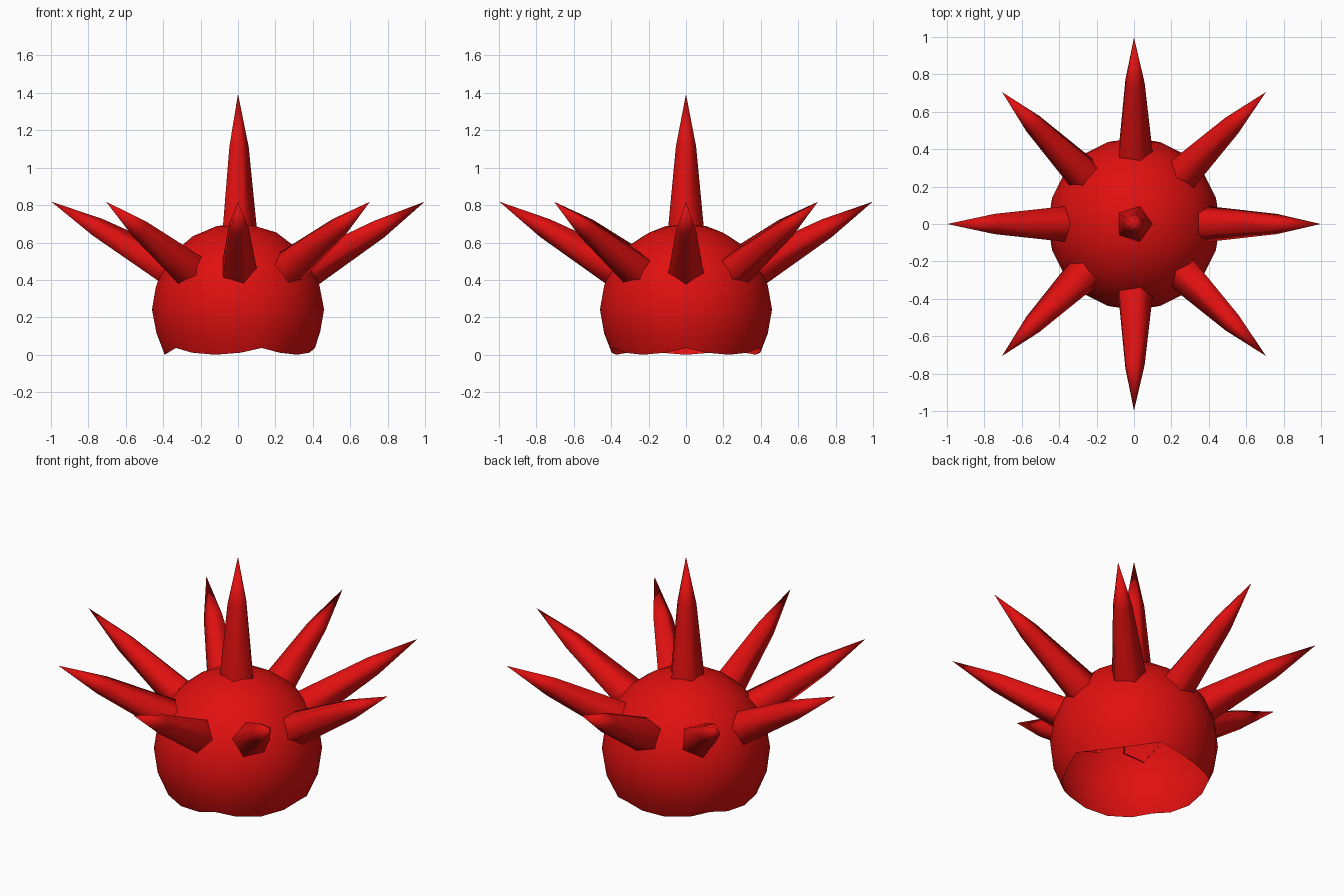
import bpy, bmesh, math
from mathutils import Vector, Matrix

if "Cube" in bpy.data.objects:
    bpy.data.objects.remove(bpy.data.objects["Cube"])

R = 0.46                      # dome radius
C = Vector((0, 0, 0.242))     # dome centre

red = bpy.data.materials.new("red")
red.diffuse_color = (0.75, 0.005, 0.005, 1)
red.use_nodes = True
red.node_tree.nodes["Principled BSDF"].inputs["Base Color"].default_value = red.diffuse_color


def make(name, bm):
    for f in bm.faces:
        f.smooth = True
    me = bpy.data.meshes.new(name)
    bm.to_mesh(me)
    bm.free()
    me.materials.append(red)
    ob = bpy.data.objects.new(name, me)
    ob.location = C
    bpy.context.collection.objects.link(ob)
    return ob


# Dome: icosphere with the five lowest icosahedron faces removed (wavy open rim)
bm = bmesh.new()
bmesh.ops.create_icosphere(bm, subdivisions=3, radius=R,
                           matrix=Matrix.Rotation(math.pi, 4, 'Z'))
low = sorted(bm.verts, key=lambda v: v.co.z)[0].co.normalized()
# corners of the lower pentagon are the five-edged verts on that level
corners = [v.co.copy() for v in bm.verts
           if len(v.link_edges) == 5 and -0.6 * R < v.co.z < 0]
az = sorted(math.atan2(c.y, c.x) for c in corners)
planes = [Vector((0.5257 * math.cos(a + math.pi / 5),
                  0.5257 * math.sin(a + math.pi / 5), 0.8507)) for a in az]
cap = [f for f in bm.faces
       if all(f.calc_center_median().dot(n) < 0 for n in planes)]
bmesh.ops.delete(bm, geom=cap, context='FACES')
make("dome_shell", bm)


# Spike: five-sided bulged cone along +z from the dome centre
def spike(name, direction):
    bm = bmesh.new()
    rings = []
    for dist, r in ((0.40, 0.104), (0.87, 0.057)):
        rings.append([bm.verts.new((r * math.cos(k * math.tau / 5),
                                    r * math.sin(k * math.tau / 5), dist))
                      for k in range(5)])
    tip = bm.verts.new((0, 0, 1.152))
    for k in range(5):
        j = (k + 1) % 5
        bm.faces.new((rings[0][k], rings[0][j], rings[1][j], rings[1][k]))
        bm.faces.new((rings[1][k], rings[1][j], tip))
    q = Vector((0, 0, 1)).rotation_difference(direction)
    bm.transform(q.to_matrix().to_4x4())
    make(name, bm)


# One spike on top and eight around, raised 30 degrees
spike("top_spike", Vector((0, 0, 1)))
e = math.radians(30)
for i in range(8):
    a = i * math.tau / 8
    spike(f"side_spike_{i + 1}", Vector((math.cos(a) * math.cos(e),
                                         math.sin(a) * math.cos(e), math.sin(e))))
